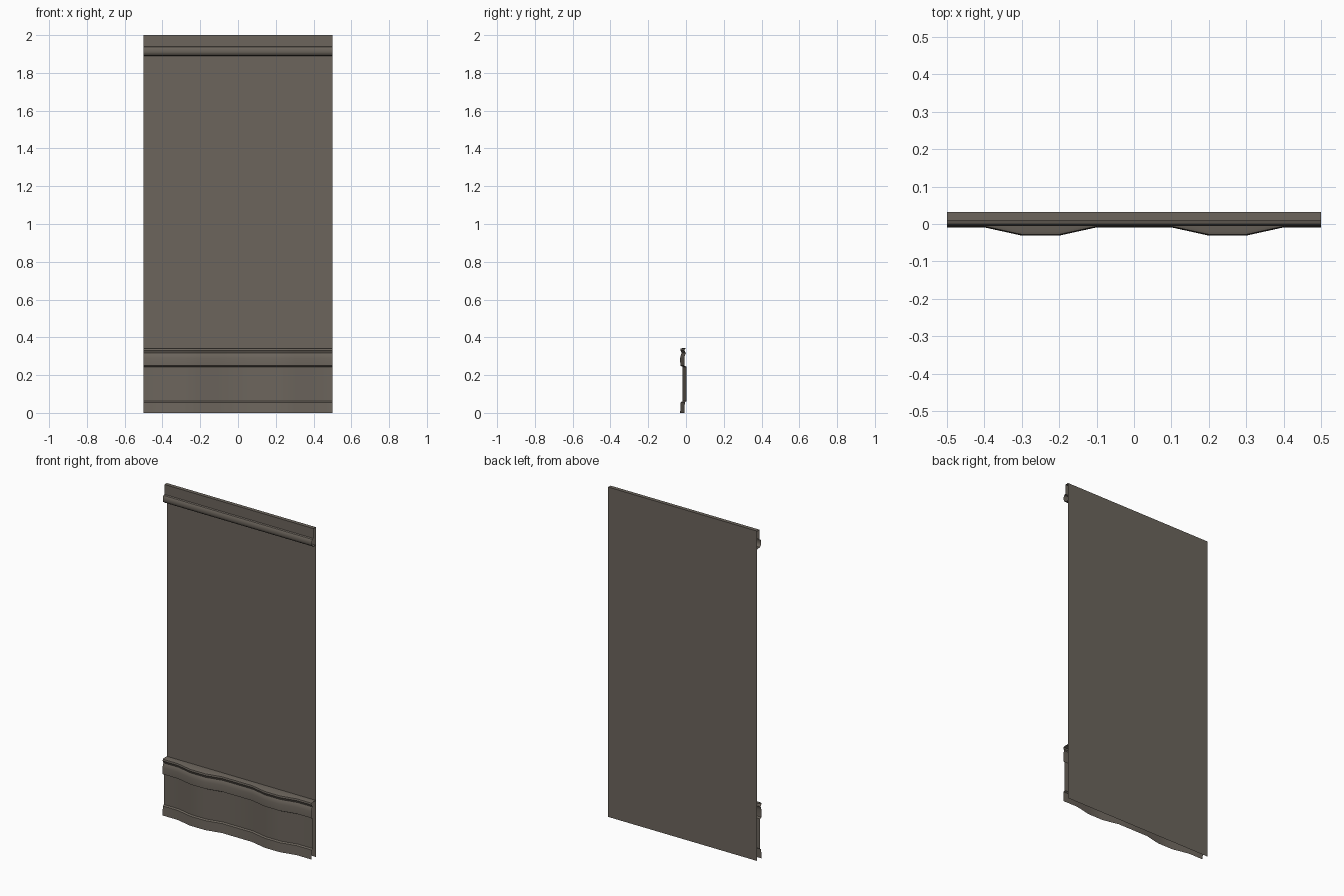
import bpy, bmesh

if "Cube" in bpy.data.objects:
    bpy.data.objects.remove(bpy.data.objects["Cube"])

# One flat colour for the whole panel
mat = bpy.data.materials.new("warm grey taupe")
mat.diffuse_color = (0.15, 0.13, 0.108, 1)
mat.use_nodes = True
mat.node_tree.nodes["Principled BSDF"].inputs["Base Color"].default_value = mat.diffuse_color

WALL_Y = 0.032


def wave(x):
    """Outward bulge of the skirting: two flat-topped swells."""
    d = abs(abs(x) - 0.25)
    return -0.022 * max(0.0, min(1.0, (0.15 - d) / 0.1))


def extrude_profile(name, profile, xs, wavy=False):
    """Sweep an open (y, z) profile along x; points touching the wall stay put."""
    bm = bmesh.new()
    rows = []
    for x in xs:
        off = wave(x) if wavy else 0.0
        rows.append([bm.verts.new((x, y if y >= WALL_Y else y + off, z))
                     for y, z in profile])
    for a, b in zip(rows, rows[1:]):
        for i in range(len(profile) - 1):
            bm.faces.new((a[i], a[i + 1], b[i + 1], b[i]))
    me = bpy.data.meshes.new(name)
    bm.to_mesh(me)
    bm.free()
    me.materials.append(mat)
    ob = bpy.data.objects.new(name, me)
    bpy.context.collection.objects.link(ob)
    bpy.ops.object.select_all(action='DESELECT')
    bpy.context.view_layer.objects.active = ob
    ob.select_set(True)
    bpy.ops.object.shade_smooth_by_angle(angle=0.6)
    return ob


ends = [-0.5, 0.5]
steps = [-0.5 + 0.1 * i for i in range(11)]

# Flat wall sheet
extrude_profile("wall_sheet", [(WALL_Y, 2.0), (WALL_Y, 0.0)], ends)

# Top moulding: flat band with a rounded bead under it
extrude_profile("top_moulding", [
    (WALL_Y, 2.0), (0.009, 2.0), (0.009, 1.94), (0.0, 1.937), (-0.005, 1.928),
    (-0.006, 1.91), (-0.002, 1.899), (0.006, 1.892), (WALL_Y, 1.89)], ends)

# Wavy skirting: cap lip, bead, rail, recessed panel and foot
extrude_profile("wavy_skirting", [
    (WALL_Y, 0.343), (0.002, 0.343), (-0.006, 0.340), (-0.008, 0.330),
    (-0.003, 0.322), (-0.001, 0.316), (-0.005, 0.308), (-0.009, 0.29),
    (-0.008, 0.25), (0.003, 0.244), (0.003, 0.062), (-0.006, 0.056),
    (-0.009, 0.0)], steps, wavy=True)
